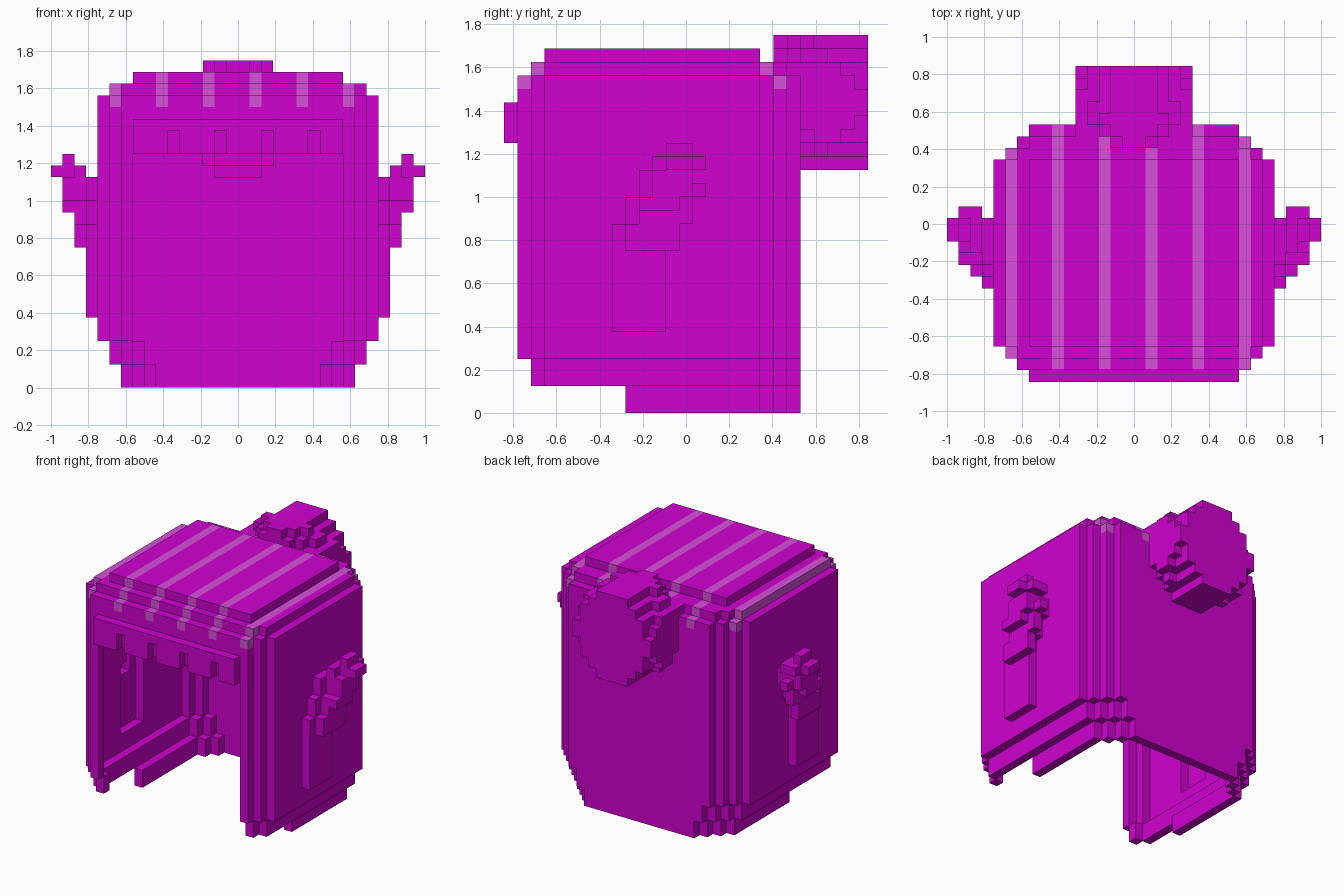
import bpy
import bmesh
from mathutils import Vector

if "Cube" in bpy.data.objects:
    bpy.data.objects.remove(bpy.data.objects["Cube"], do_unlink=True)

UNIT = 1 / 16                      # edge of one block
ORIGIN = Vector((-1, -0.84375, 0))
SIDES = [Vector(s) for s in
         ((1, 0, 0), (-1, 0, 0), (0, 1, 0), (0, -1, 0), (0, 0, 1), (0, 0, -1))]


def make_material(name, rgb):
    mat = bpy.data.materials.new(name)
    mat.use_nodes = True
    color = (*rgb, 1)
    mat.diffuse_color = color
    bsdf = mat.node_tree.nodes["Principled BSDF"]
    bsdf.inputs["Base Color"].default_value = color
    bsdf.inputs["Roughness"].default_value = 0.9
    return mat


materials = [make_material("magenta hair", (0.63, 0.0005, 0.63)),
             make_material("pale stripe", (0.68, 0.08, 0.70))]

# Cap layers: bottom, top, inset, first row, end row
LAYERS = [(0, 2, 2, 9, 22), (2, 4, 1, 2, 22), (4, 25, 0, 1, 22),
          (25, 26, 1, 2, 21), (26, 27, 3, 3, 19)]

# Side curl: layer outward from the cap, bottom, top, first row, end row
CURL = [(0, 6, 14, 8, 12), (0, 14, 16, 9, 13), (0, 16, 18, 10, 14),
        (1, 12, 14, 9, 13), (1, 14, 16, 10, 14), (1, 16, 17, 11, 15),
        (1, 17, 18, 11, 14), (1, 18, 19, 11, 15),
        (2, 15, 16, 10, 13), (2, 16, 18, 11, 14), (2, 18, 19, 12, 15),
        (2, 19, 20, 12, 14), (3, 18, 19, 12, 14)]

# Bun half widths from bottom to top
BUN = [3, 4, 5, 5, 5, 5, 5, 5, 4, 3]


def cap_half_width(j, k):
    for low, high, inset, first, end in LAYERS:
        if low <= k < high and first <= j < end:
            corner = max(0, 3 - j, j - 18)
            return 12 - corner - inset
    return 0


def bun_half_width(j, row):
    """Round the bun off towards the head and towards its back face."""
    if j <= 22:
        trim = max(0, 22 - j) if row > 7 else int(row < 3)
    else:
        trim = int(j - 22 + int(abs(row - 4.5)) > 4)
    return BUN[row] - trim


def across(half):
    return range(16 - half, 16 + half)


# Solid blocks of every part
solid = {}
for k in range(27):
    for j in range(22):
        for i in across(cap_half_width(j, k)):
            solid[i, j, k] = "hair_cap"

for k in range(20, 23):
    for i in across(9):
        if k == 22 or i % 4 != 2 or not 10 <= i <= 22:
            solid[i, 0, k] = "fringe"

for layer, low, high, first, end in CURL:
    for k in range(low, high):
        for j in range(first, end):
            solid[28 + layer, j, k] = "left_curl"
            solid[3 - layer, j, k] = "right_curl"

for row in range(len(BUN)):
    for j in range(20, 27):
        for i in across(bun_half_width(j, row)):
            solid.setdefault((i, j, 18 + row), "bun")


def filled(i, j, k):
    """Blocks, with the open underside counted as closed."""
    if (i, j, k) in solid:
        return True
    if k < 2 and j < 9:
        return (i, j, 2) in solid
    return k < 0 and (i, j, 0) in solid


def neighbour(cell, side):
    return tuple(int(c + s) for c, s in zip(cell, side))


def face_opening(cell):
    i, j, k = cell
    return 7 <= i < 25 and j < 12 and k < 20


# Hollow everything out to a one-block shell and open the front
shell = {c: part for c, part in solid.items()
         if not face_opening(c)
         and not all(filled(*neighbour(c, s)) for s in SIDES)}


def build_part(part):
    bm = bmesh.new()
    verts = {}

    def corner(point):
        key = tuple(round(2 * p) for p in point)
        if key not in verts:
            verts[key] = bm.verts.new(ORIGIN + Vector(point) * UNIT)
        return verts[key]

    for cell, owner in shell.items():
        if owner != part:
            continue
        i, j, k = cell
        striped = part == "hair_cap" and k >= 24 and i % 4 == 1
        center = Vector(cell) + Vector((0.5, 0.5, 0.5))
        for side in SIDES:
            if neighbour(cell, side) in shell:
                continue
            u = Vector((side.y, side.z, side.x))
            v = side.cross(u)
            loop = [corner(center + (side + a * u + b * v) / 2)
                    for a, b in ((-1, -1), (1, -1), (1, 1), (-1, 1))]
            bm.faces.new(loop).material_index = int(striped)

    mesh = bpy.data.meshes.new(part)
    bm.to_mesh(mesh)
    bm.free()
    for mat in materials if part == "hair_cap" else materials[:1]:
        mesh.materials.append(mat)
    bpy.context.collection.objects.link(bpy.data.objects.new(part, mesh))


for part_name in ("hair_cap", "fringe", "left_curl", "right_curl", "bun"):
    build_part(part_name)
